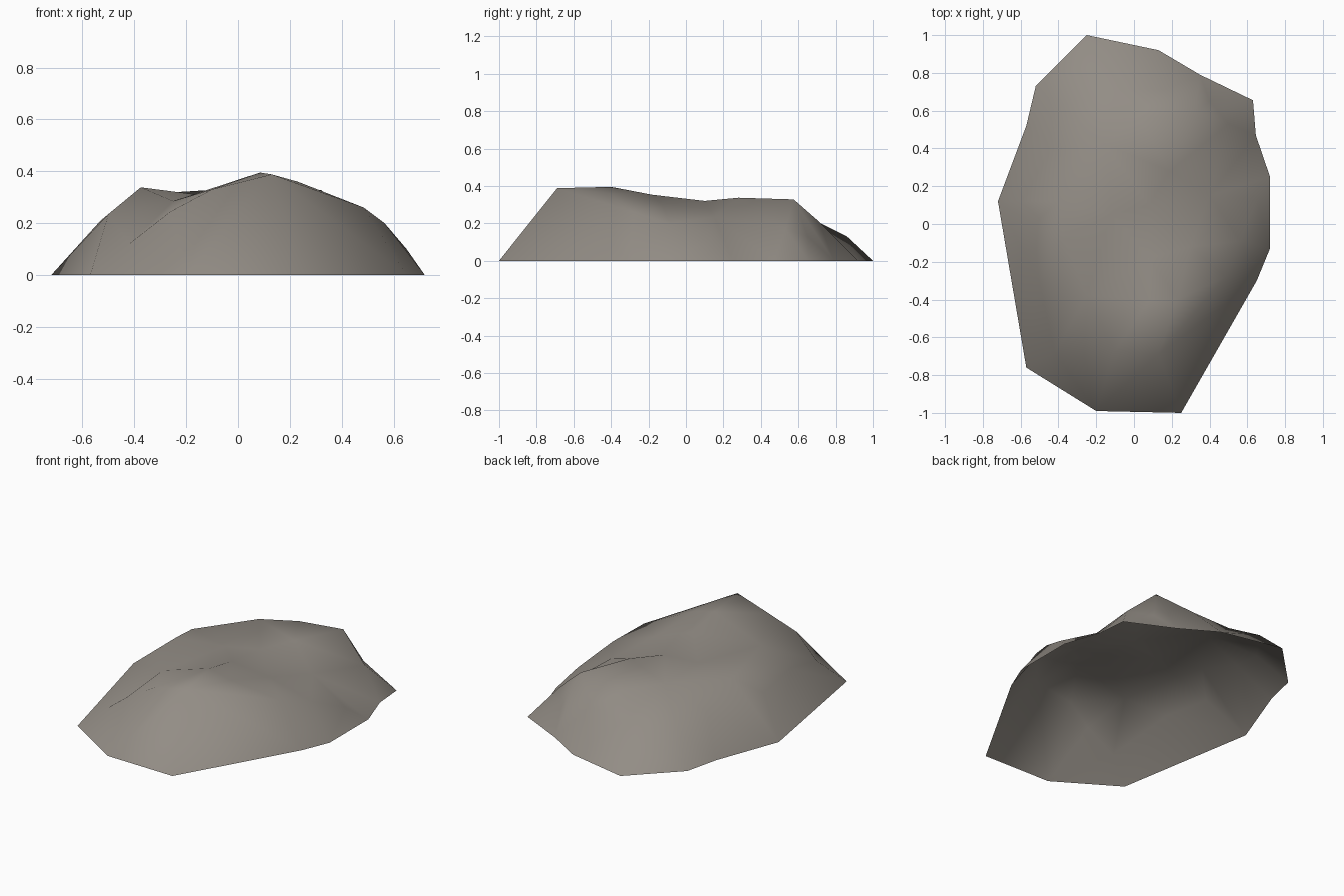
import bpy
from mathutils import Vector
from mathutils.geometry import delaunay_2d_cdt

# Ground outline, counter-clockwise (z = 0)
outline = [(0.25, -1.0), (0.65, -0.3), (0.72, -0.13), (0.72, 0.25), (0.645, 0.47),
           (0.63, 0.655), (0.35, 0.79), (0.13, 0.92), (-0.25, 1.0), (-0.52, 0.73),
           (-0.57, 0.52), (-0.72, 0.12), (-0.57, -0.76), (-0.20, -0.99)]

# Weathered top: front crest, right shoulder, back ridge, left shoulder, back slope
peaks = [(0.13, -0.69, 0.388), (0.085, -0.40, 0.395), (0.08, -0.18, 0.353), (-0.10, -0.67, 0.33),
         (-0.26, -0.71, 0.245), (-0.42, -0.68, 0.12), (-0.25, -0.38, 0.285),
         (0.23, -0.40, 0.36), (0.485, -0.28, 0.26), (0.565, -0.09, 0.20), (0.65, 0.13, 0.10),
         (0.30, -0.12, 0.29), (0.40, 0.15, 0.235), (0.50, 0.53, 0.17), (0.40, 0.65, 0.13),
         (0.08, 0.10, 0.32), (0.19, 0.28, 0.337), (0.32, 0.575, 0.328),
         (-0.15, 0.42, 0.325), (0.02, 0.57, 0.30), (-0.12, 0.05, 0.305),
         (-0.375, -0.07, 0.338), (-0.40, 0.12, 0.31), (-0.53, 0.0, 0.21),
         (-0.50, -0.31, 0.235),
         (-0.42, 0.40, 0.22), (-0.38, 0.62, 0.17), (0.16, 0.71, 0.21),
         (-0.10, 0.71, 0.205), (-0.20, 0.86, 0.13)]

# Triangulate the plan, then lift every point to its height
points = [(x, y, 0.0) for x, y in outline] + peaks
n = len(outline)
rim = [(i, (i + 1) % n) for i in range(n)]
plan, _, tris, source, _, _ = delaunay_2d_cdt(
    [Vector(p[:2]) for p in points], rim, [], 1, 1e-5)
verts = [(v.x, v.y, points[s[0]][2] if s else 0.0) for v, s in zip(plan, source)]

# Rock shell, open underneath
mesh = bpy.data.meshes.new("rock")
mesh.from_pydata(verts, [], [tuple(t) for t in tris])
mesh.update()
mesh.shade_smooth()
rock = bpy.data.objects.new("rock", mesh)
bpy.context.collection.objects.link(rock)

stone = bpy.data.materials.new("stone grey")
stone.diffuse_color = (0.29, 0.265, 0.235, 1.0)
mesh.materials.append(stone)
